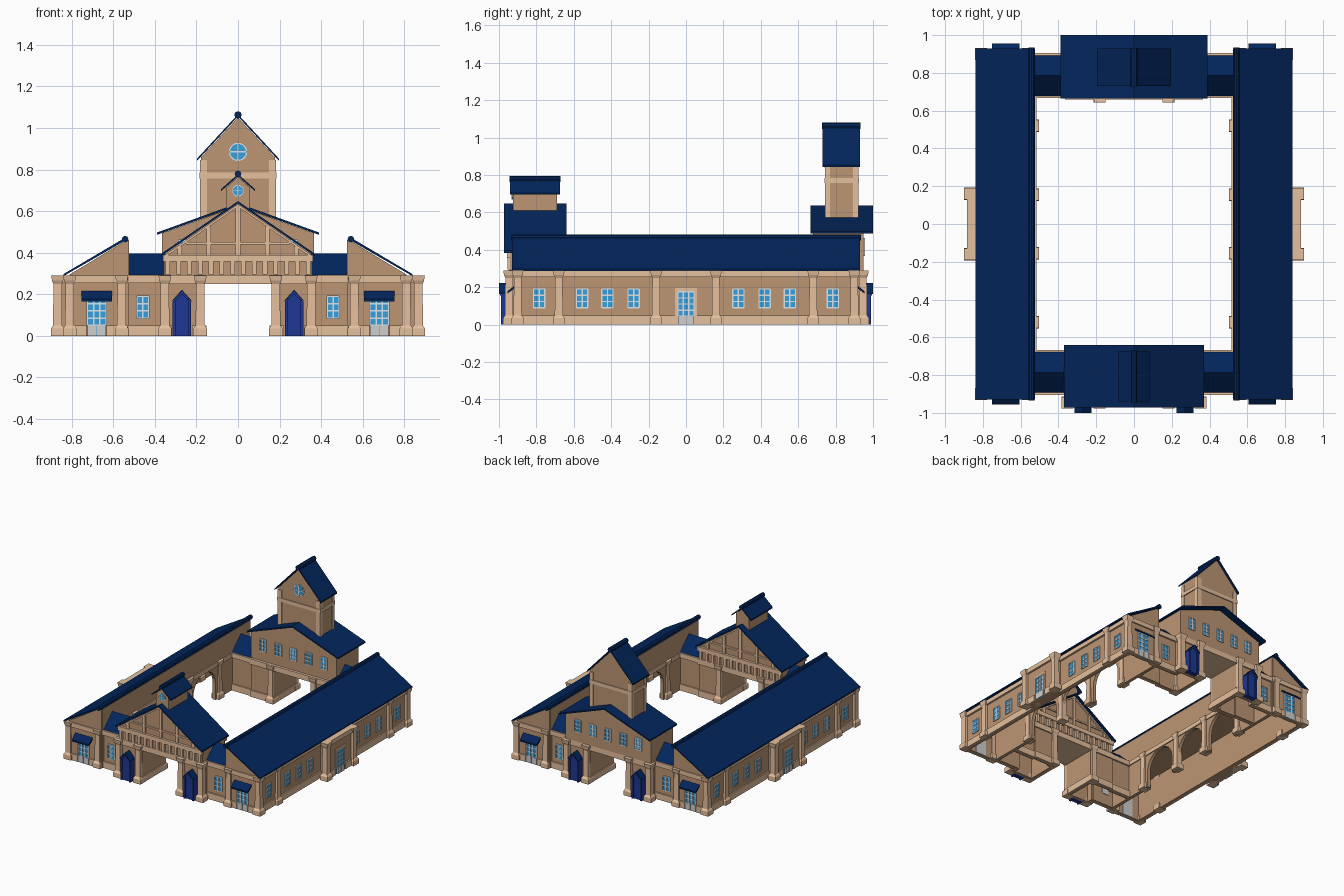
import bpy, bmesh, math
from mathutils import Matrix

cube = bpy.data.objects.get("Cube")
if cube:
    bpy.data.objects.remove(cube, do_unlink=True)


def material(name, r, g, b):
    col = [(c / 255) ** 2.2 for c in (r, g, b)] + [1]
    m = bpy.data.materials.new(name)
    m.use_nodes = True
    m.diffuse_color = col
    m.node_tree.nodes["Principled BSDF"].inputs["Base Color"].default_value = col
    return m


WALL, TRIM, ROOF, DOOR, GLASS, WHITE, GREY = range(7)
MATS = [material("tan wall", 187, 149, 116), material("light tan trim", 228, 190, 156),
        material("navy roof", 10, 42, 92), material("blue door", 36, 58, 146),
        material("sky glass", 55, 158, 222), material("white frame", 232, 238, 242),
        material("grey panel", 206, 206, 206)]


class Part:
    """Collects solids for one named object."""

    def __init__(self, name):
        self.name, self.bm = name, bmesh.new()

    def loft(self, rings, mat):
        vs = [[self.bm.verts.new(p) for p in ring] for ring in rings]
        n = len(vs[0])
        faces = [self.bm.faces.new(vs[0]), self.bm.faces.new(vs[-1])]
        for a, b in zip(vs, vs[1:]):
            faces += [self.bm.faces.new((a[i], a[(i + 1) % n], b[(i + 1) % n], b[i])) for i in range(n)]
        for f in faces:
            f.material_index = mat

    def prism(self, pts, axis, a, b, mat):
        place = (lambda u, z, d: (u, d, z)) if axis == "y" else (lambda u, z, d: (d, u, z))
        self.loft([[place(u, z, d) for u, z in pts] for d in (a, b)], mat)

    def box(self, x0, x1, y0, y1, z0, z1, mat):
        self.prism([(x0, z0), (x1, z0), (x1, z1), (x0, z1)], "y", y0, y1, mat)

    def panel(self, axis, face, depth, u0, u1, z0, z1, mat):
        self.prism([(u0, z0), (u1, z0), (u1, z1), (u0, z1)], axis, face, face + depth, mat)

    def chevron(self, half, eave, ridge, thick, y0, y1, mat=ROOF):
        pts = [(-half, eave), (0, ridge), (half, eave),
               (half, eave - thick), (0, ridge - thick), (-half, eave - thick)]
        self.prism(pts, "y", y0, y1, mat)

    def roll(self, x, z, r, y0, y1, mat=ROOF, n=8):
        pts = [(x + r * math.cos(math.tau * i / n), z + r * math.sin(math.tau * i / n)) for i in range(n)]
        self.prism(pts, "y", y0, y1, mat)

    def pilaster(self, x, y):
        levels = [(0, .032), (.035, .032), (.05, .022), (.25, .02), (.265, .027), (.29, .031)]
        self.loft([[(x - h, y - h, z), (x + h, y - h, z), (x + h, y + h, z), (x - h, y + h, z)]
                   for z, h in levels], TRIM)

    def window(self, axis, face, s, u, z0, w, h, cols=2, rows=3, grey=0.0):
        """Paned plate; s is the outward direction, grey the height of a kick panel."""
        self.panel(axis, face, s * .004, u - w / 2, u + w / 2, z0, z0 + h, GLASS)
        t, base = .007, z0 + grey
        for i in range(cols + 1):
            c = u - w / 2 + w * i / cols
            self.panel(axis, face, s * .008, c - t / 2, c + t / 2, base, z0 + h, WHITE)
        for i in range(rows + 1):
            c = base + (h - grey) * i / rows
            self.panel(axis, face, s * .0075, u - w / 2, u + w / 2, c - t / 2, c + t / 2, WHITE)
        if grey:
            for k in (-1, 1):
                self.panel(axis, face, s * .009, u + k * w / 4 - w * .24, u + k * w / 4 + w * .24,
                           z0, base, GREY)

    def round_window(self, face, s, z, r):
        self.roll(0, z, r, face, face + s * .004, WHITE, 20)
        self.roll(0, z, r * .87, face, face + s * .006, GLASS, 20)
        self.panel("y", face, s * .008, -r * .08, r * .08, z - r, z + r, WHITE)
        self.panel("y", face, s * .0085, -r, r, z - r * .08, z + r * .08, WHITE)

    def finish(self, mirror=""):
        for axis in mirror:
            old = self.bm.verts[:] + self.bm.edges[:] + self.bm.faces[:]
            new = bmesh.ops.duplicate(self.bm, geom=old)["geom"]
            flip = Matrix.Diagonal((-1 if axis == "x" else 1, -1 if axis == "y" else 1, 1, 1))
            bmesh.ops.transform(self.bm, matrix=flip, verts=[v for v in new if isinstance(v, bmesh.types.BMVert)])
        bmesh.ops.recalc_face_normals(self.bm, faces=self.bm.faces[:])
        mesh = bpy.data.meshes.new(self.name)
        self.bm.to_mesh(mesh)
        self.bm.free()
        for m in MATS:
            mesh.materials.append(m)
        bpy.context.collection.objects.link(bpy.data.objects.new(self.name, mesh))


# Side wings, open below: outer wall, ceiling and arcaded courtyard wall
p = Part("wing_walls")
p.box(.785, .81, -.91, .91, 0, .29, WALL)
p.box(.54, .80, -.9, .9, .275, .287, WALL)
outline = [(-.905, 0), (-.905, .455), (.905, .455), (.905, 0)]
for c in (.34, 0, -.34):
    arc = [(math.cos(math.pi * i / 12), math.sin(math.pi * i / 12)) for i in range(13)]
    outline += [(c + .135, 0)] + [(c + .135 * a, .13 + .13 * b) for a, b in arc] + [(c - .135, 0)]
p.prism(outline, "x", .525, .55, WALL)
p.finish("x")

# Sloping end walls with glazed doors and awnings
p = Part("wing_ends")
p.prism([(.53, 0), (.81, 0), (.81, .295), (.545, .455), (.53, .455)], "y", -.91, -.885, WALL)
p.box(.53, .82, -.92, -.91, .255, .29, TRIM)
for a, b in ((.53, .632), (.728, .82)):
    p.box(a, b, -.92, -.91, 0, .05, TRIM)
p.window("y", -.91, -1, .68, 0, .09, .19, 3, 4, .05)
p.panel("y", -.885, .004, .635, .725, 0, .19, GREY)
p.prism([(-.91, .215), (-.955, .178), (-.955, .165), (-.91, .2)], "x", .607, .753, ROOF)
p.finish("xy")

p = Part("wing_roofs")
p.prism([(.84, .287), (.84, .297), (.54, .474), (.525, .457), (.545, .457)], "y", -.93, .93, ROOF)
p.roll(.543, .465, .016, -.935, .935)
p.finish("x")

# Long outer walls: windows, bands, central porch
p = Part("wing_side_details")
for y in (.785, .555, .42, .28):
    p.window("x", .81, 1, y, .09, .06, .1)
p.box(.81, .82, .15, .91, 0, .05, TRIM)
p.box(.81, .825, .15, .91, .255, .288, TRIM)
p.box(.517, .526, 0, .67, .258, .29, TRIM)
p.finish("xy")

p = Part("side_porches")
p.box(.80, .87, -.15, .15, 0, .255, WALL)
p.box(.80, .885, -.16, .16, .255, .29, TRIM)
for s in (-1, 1):
    p.box(.80, .88, min(s * .058, s * .15), max(s * .058, s * .15), 0, .05, TRIM)
p.panel("x", .87, .004, -.058, .058, 0, .195, TRIM)
p.window("x", .874, 1, 0, .0, .085, .175, 3, 4, .045)
p.finish("x")

# Pilasters
p = Part("pilasters")
for x, y in ((.81, .9), (.56, .9), (.808, .68), (.868, .16), (.535, .52), (.535, .155),
             (.352, .946), (.182, .946), (.182, .675)):
    p.pilaster(x, y)
p.finish("xy")

# Hollow links between gatehouses and wings
p = Part("link_blocks")
for outer, s in ((-.89, 1), (-.68, -1)):
    p.panel("y", outer, s * .025, .35, .535, 0, .26, WALL)
    p.panel("y", outer, -s * .01, .35, .53, 0, .05, TRIM)
p.box(.35, .53, -.904, -.666, .255, .292, TRIM)
p.window("y", -.89, -1, .458, .085, .058, .105)
p.panel("y", -.865, .004, .429, .487, .085, .19, GREY)
p.prism([(-.892, .292), (-.785, .395), (-.678, .292)], "x", .35, .54, ROOF)
p.finish("xy")

# Hollow gatehouse piers and passage lintels
p = Part("gate_piers")
p.box(.16, .185, -.94, -.67, 0, .26, WALL)
p.box(.335, .36, -.94, -.87, 0, .26, WALL)
p.box(.16, .36, -.94, -.915, 0, .26, WALL)
p.box(.16, .36, -.695, -.67, 0, .26, WALL)
for a, b in ((.155, .222), (.318, .365)):
    p.box(a, b, -.95, -.94, 0, .05, TRIM)
p.box(.152, .16, -.95, -.66, 0, .05, TRIM)
p.box(.152, .36, -.67, -.66, 0, .05, TRIM)
p.box(-.365, .365, -.95, -.66, .25, .292, TRIM)
p.finish("xy")

p = Part("blue_doors")
p.prism([(.233, 0), (.307, 0), (.307, .175), (.27, .212), (.233, .175)], "y", -.94, -.98, DOOR)
p.prism([(.226, .165), (.27, .215), (.314, .165), (.314, .155), (.27, .2), (.226, .155)],
        "y", -.94, -.994, DOOR)
p.prism([(.224, .17), (.27, .222), (.316, .17), (.316, .165), (.27, .215), (.224, .165)],
        "y", -.94, -1, ROOF)
for a, b in ((.226, .24), (.3, .314)):
    p.box(a, b, -.99, -.94, 0, .165, DOOR)
p.finish("xy")

# Front gatehouse: gable with timber framing and bracketed frieze
p = Part("front_gable")
p.prism([(-.355, .29), (.355, .29), (.355, .385), (0, .63), (-.355, .385)], "y", -.94, -.67, WALL)
for face, s in ((-.94, -1), (-.67, 1)):
    p.panel("y", face, s * .018, -.362, .362, .357, .39, TRIM)
    for i in range(14):
        c = -.338 + i * .052
        p.panel("y", face, s * .014, c - .011, c + .011, .295, .357, TRIM)
    for x in (-.28, -.14, 0, .14, .28):
        p.panel("y", face, s * .01, x - .011, x + .011, .385, .62 - .68 * abs(x), TRIM)
    p.panel("y", face, s * .008, -.25, .25, .44, .452, TRIM)
    p.chevron(.355, .388, .634, .013, *sorted((face, face + s * .012)), mat=TRIM)
p.finish()

p = Part("front_gate_roof")
p.chevron(.37, .395, .648, .011, -.972, -.64)
p.finish()

# Small cupola over the front gatehouse
p = Part("front_cupola")
p.prism([(-.055, .55), (.055, .55), (.055, .715), (0, .765), (-.055, .715)], "y", -.925, -.69, WALL)
p.round_window(-.925, -1, .698, .028)
p.chevron(.083, .705, .778, .01, -.94, -.675)
p.roll(0, .779, .016, -.945, -.67)
p.finish()

# Back gatehouse with a row of upper windows
p = Part("back_gable")
p.prism([(-.365, .29), (.365, .29), (.365, .494), (0, .625), (-.365, .494)], "y", .68, .95, WALL)
for face, s in ((.68, -1), (.95, 1)):
    for i in range(-2, 3):
        p.window("y", face, s, i * .13, .37, .052, .09)
p.finish()

p = Part("back_gate_roof")
p.chevron(.39, .497, .638, .011, .665, 1)
p.finish()

# Bell tower
p = Part("tower")
p.prism([(-.177, .5), (.177, .5), (.177, .86), (0, 1.05), (-.177, .86)], "y", .748, .917, WALL)
for x in (-.165, .165):
    for y in (.757, .908):
        p.box(x - .017, x + .017, y - .014, y + .014, .55, .845, TRIM)
p.box(-.185, .185, .741, .924, .757, .785, TRIM)
p.round_window(.748, -1, .885, .044)
p.finish()

p = Part("tower_roof")
p.chevron(.197, .853, 1.066, .011, .73, .93)
p.roll(0, 1.063, .018, .727, .933)
p.finish()
